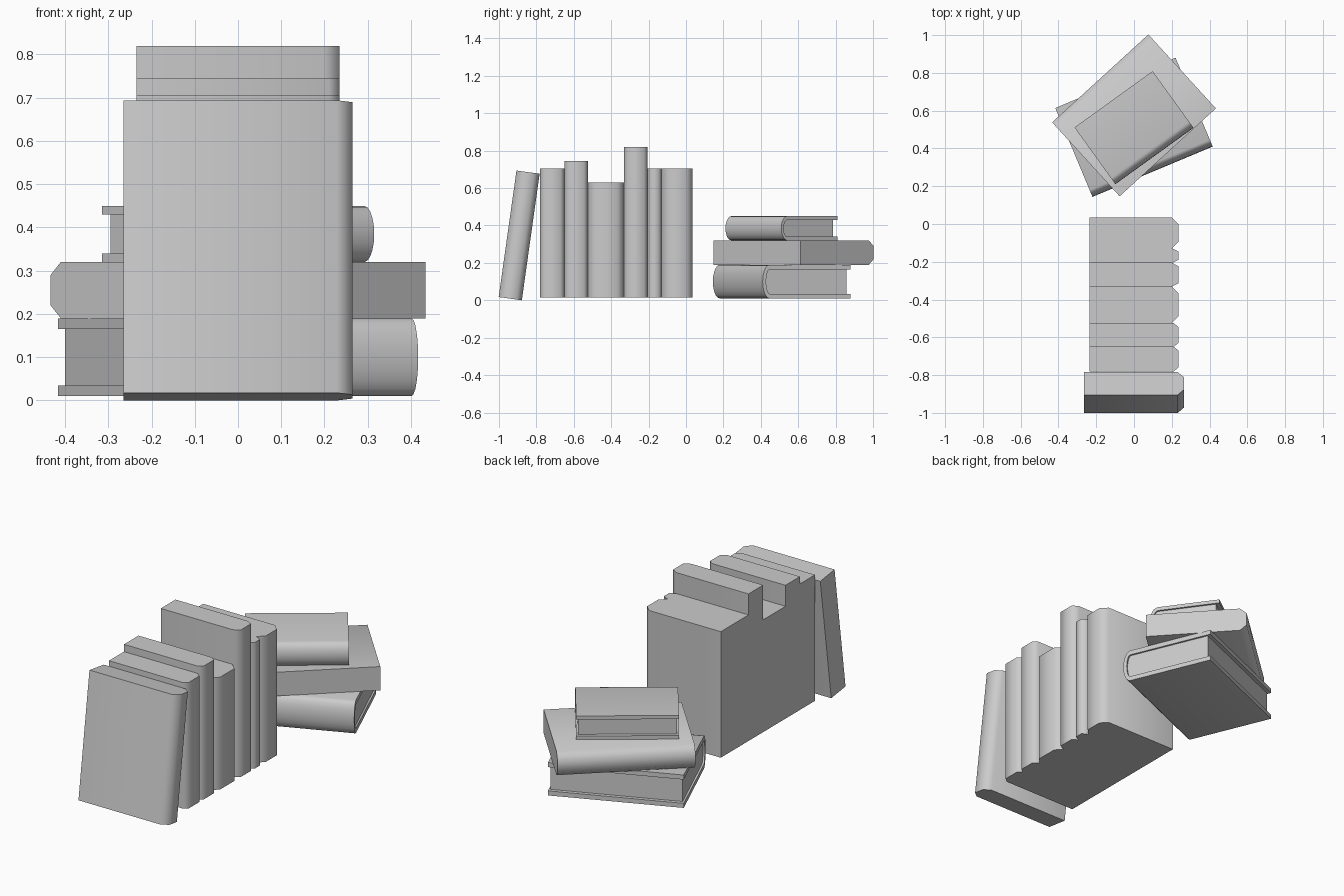
import bpy
import bmesh
from math import cos, sin, pi, radians
from mathutils import Matrix, Vector

if "Cube" in bpy.data.objects:
    bpy.data.objects.remove(bpy.data.objects["Cube"], do_unlink=True)

grey = bpy.data.materials.new("book_grey")
grey.use_nodes = True
grey.diffuse_color = (0.6, 0.6, 0.6, 1)
grey.node_tree.nodes["Principled BSDF"].inputs["Base Color"].default_value = (0.6, 0.6, 0.6, 1)


def prism(name, profile, length, matrix):
    """Extrude a closed (depth, thickness) profile along local z."""
    bm = bmesh.new()
    base = bm.faces.new([bm.verts.new((u, v, -length / 2)) for u, v in profile])
    top = bmesh.ops.extrude_face_region(bm, geom=[base])["geom"]
    verts = [g for g in top if isinstance(g, bmesh.types.BMVert)]
    bmesh.ops.translate(bm, verts=verts, vec=(0, 0, length))
    bmesh.ops.recalc_face_normals(bm, faces=bm.faces)
    mesh = bpy.data.meshes.new(name)
    bm.to_mesh(mesh)
    bm.free()
    mesh.materials.append(grey)
    mesh.shade_smooth()
    mesh.set_sharp_from_angle(angle=radians(75))
    obj = bpy.data.objects.new(name, mesh)
    bpy.context.collection.objects.link(obj)
    obj.matrix_world = matrix
    return obj


def block_profile(depth, thick, cut_u, cut_v):
    """Plain book with a chamfered spine at +u."""
    d, t = depth / 2, thick / 2
    return [(-d, -t), (d - cut_u, -t), (d, cut_v - t),
            (d, t - cut_v), (d - cut_u, t), (-d, t)]


def spine_arc(start, bulge, half, steps=10):
    angles = [-pi / 2 + pi * i / steps for i in range(steps + 1)]
    return [(start + bulge * cos(a), half * sin(a)) for a in angles]


def lying(center, angle):
    """Lay a book flat with its spine turned to the given heading."""
    a = radians(angle)
    spine, up = Vector((cos(a), sin(a), 0)), Vector((0, 0, 1))
    rot = Matrix((spine, up, spine.cross(up))).transposed()
    return Matrix.Translation(center) @ rot.to_4x4()


def bound_book(name, depth, thick, length, cover, bulge, center, angle):
    """Wrapped cover with a rounded spine, and a recessed page block."""
    d, t = depth / 2, thick / 2
    place = lying(center, angle)
    outer = spine_arc(d - bulge, bulge, t)
    inner = spine_arc(d - bulge, bulge - cover * 0.8, t - cover)
    wrap = [(-d, -t)] + outer + [(-d, t), (-d, t - cover)] + inner[::-1] + [(-d, cover - t)]
    prism(name + "_cover", wrap, length, place)
    pages = [(0.02 - d, cover - t)] + inner + [(0.02 - d, t - cover)]
    prism(name + "_pages", pages, length - 0.02, place)


# Standing row: back y, front y, top z, spine chamfer depth and width
FLOOR = 0.015
row = [
    (0.035, -0.13, 0.705, 0.035, 0.035),
    (-0.13, -0.205, 0.705, 0.03, 0.015),
    (-0.205, -0.332, 0.82, 0.035, 0.018),
    (-0.332, -0.525, 0.63, 0.035, 0.035),
    (-0.525, -0.65, 0.745, 0.025, 0.02),
    (-0.65, -0.78, 0.705, 0.025, 0.02),
]
for i, (back, front, top, cu, cv) in enumerate(row):
    spot = Matrix.Translation((0, (back + front) / 2, (top + FLOOR) / 2))
    prism(f"standing_book_{i + 1}", block_profile(0.47, back - front, cu, cv), top - FLOOR, spot)

# Leaning book
lean = Matrix.Translation((0, -0.892, 0.347)) @ Matrix.Rotation(radians(-8), 4, "X")
prism("leaning_book", block_profile(0.53, 0.125, 0.035, 0.03), 0.683, lean)

# Stack of lying books
bound_book("bottom_book", 0.51, 0.18, 0.69, 0.025, 0.04, (0, 0.512, 0.1), -67.3)
prism("middle_book", block_profile(0.53, 0.13, 0.035, 0.03), 0.69, lying((0, 0.575, 0.255), 132.4))
bound_book("top_book", 0.37, 0.13, 0.51, 0.02, 0.04, (0, 0.51, 0.385), -54.2)
